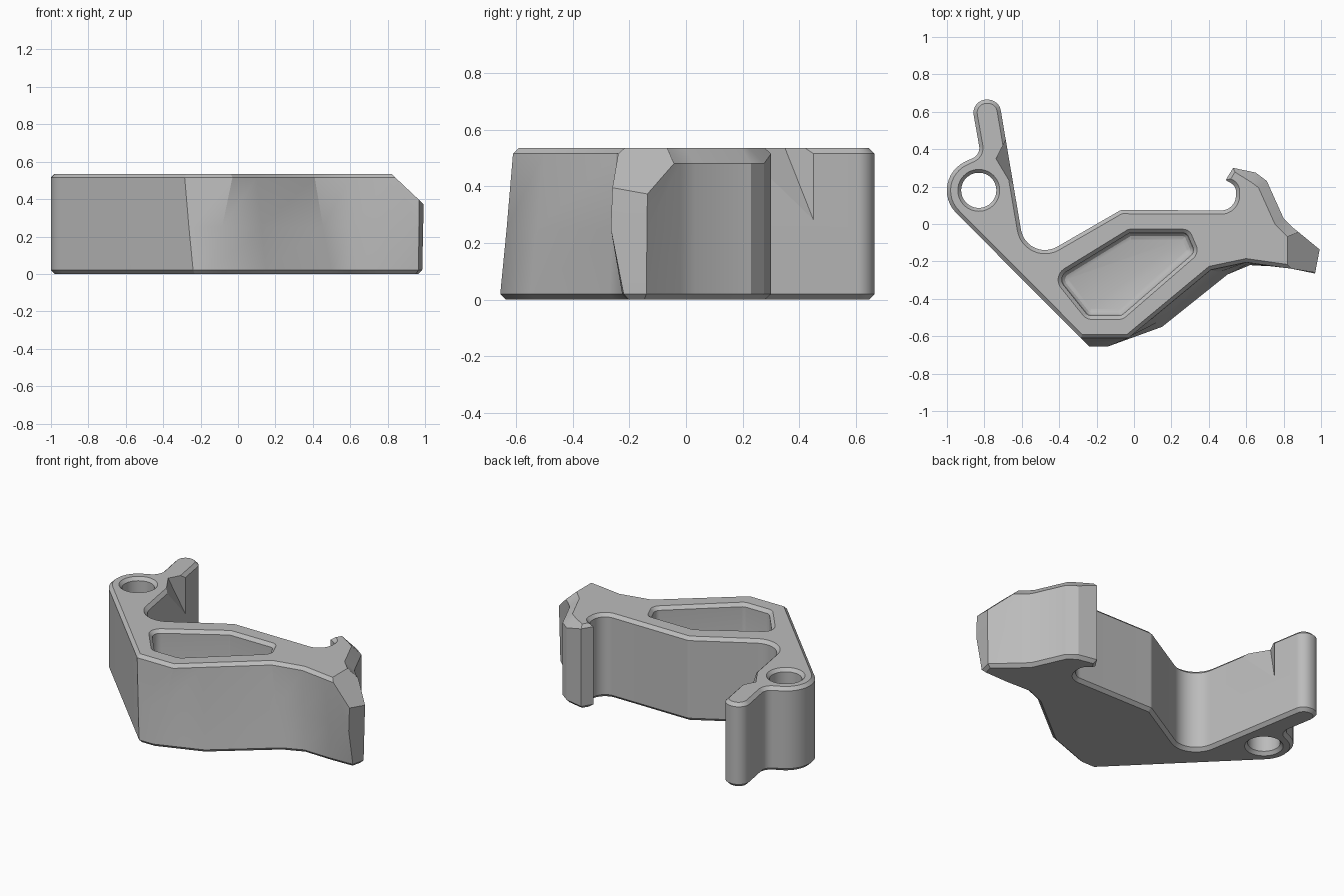
import bpy, bmesh, math
from mathutils import Vector

if "Cube" in bpy.data.objects:
    bpy.data.objects.remove(bpy.data.objects["Cube"])

TOP, EDGE, BIG = 0.535, 0.02, 0.055

grey = bpy.data.materials.new("plain grey")
grey.use_nodes = True
grey.diffuse_color = (0.5, 0.5, 0.5, 1)
grey.node_tree.nodes["Principled BSDF"].inputs["Base Color"].default_value = grey.diffuse_color


def rounded(corners, steps=12):
    """Turn (x, y, radius) corners into a list of 2D points with arcs."""
    pts = []
    for i, (x, y, r) in enumerate(corners):
        p = Vector((x, y))
        if r == 0:
            pts.append(p)
            continue
        a = (Vector(corners[i - 1][:2]) - p).normalized()
        b = (Vector(corners[(i + 1) % len(corners)][:2]) - p).normalized()
        half = a.angle(b) / 2
        centre = p + (a + b).normalized() * r / math.sin(half)
        s = p + a * r / math.tan(half) - centre
        e = p + b * r / math.tan(half) - centre
        start = math.atan2(s.y, s.x)
        sweep = math.remainder(math.atan2(e.y, e.x) - start, math.tau)
        for k in range(steps + 1):
            t = start + sweep * k / steps
            pts.append(centre + Vector((math.cos(t), math.sin(t))) * r)
    return pts


def inset(pts, dist):
    """Move a counter-clockwise outline inward; dist is one value per point."""
    out = []
    for i, p in enumerate(pts):
        d1 = (p - pts[i - 1]).normalized()
        d2 = (pts[(i + 1) % len(pts)] - p).normalized()
        n1, n2 = Vector((-d1.y, d1.x)), Vector((-d2.y, d2.x))
        out.append(p + (n1 + n2) * dist[i] / (1 + n1.dot(n2)))
    return out


def loft(rings):
    """Skin rings of 3D points from bottom to top and cap both ends."""
    bm = bmesh.new()
    vs = [[bm.verts.new(p) for p in ring] for ring in rings]
    n = len(vs[0])
    for lo, hi in zip(vs, vs[1:]):
        for i in range(n):
            j = (i + 1) % n
            bm.faces.new((lo[i], lo[j], hi[j], hi[i]))
    bm.faces.new(vs[0][::-1])
    bm.faces.new(vs[-1])
    return bm


def flat(pts, z):
    return [(p.x, p.y, z) for p in pts]


def to_object(bm, name):
    bmesh.ops.recalc_face_normals(bm, faces=bm.faces[:])
    mesh = bpy.data.meshes.new(name)
    bm.to_mesh(mesh)
    bm.free()
    mesh.materials.append(grey)
    ob = bpy.data.objects.new(name, mesh)
    bpy.context.collection.objects.link(ob)
    return ob


# Bracket outline, counter-clockwise from the front corner
upper = [
    (-0.285, -0.61, 0), (-0.03, -0.61, 0), (0.1, -0.502, 0), (0.41, -0.245, 0),
    (0.6, -0.205, 0), (0.81, -0.235, 0), (0.97, -0.255, 0), (0.995, -0.135, 0),
    (0.85, -0.02, 0), (0.8, 0.03, 0), (0.71, 0.23, 0), (0.65, 0.275, 0),
    (0.53, 0.3, 0), (0.49, 0.235, 0),
    (0.545, 0.203, 0.05), (0.545, 0.072, 0.08),        # hook
    (-0.07, 0.075, 0.04), (-0.573, -0.215, 0.13),      # back edge and inner bend
    (-0.722, 0.665, 0.07), (-0.872, 0.665, 0.07),      # arm tip
    (-0.82, 0.372, 0.06), (-1.122, 0.231, 0.17),       # neck and boss
]
# The front wall flares out towards the bottom
lower = list(upper)
for i, xy in enumerate([(-0.24, -0.655), (-0.14, -0.655), (0.15, -0.55), (0.5, -0.27),
                        (0.62, -0.22), (0.8, -0.225), (0.965, -0.22), (0.985, -0.14)]):
    lower[i] = (*xy, 0)

hi, lo = rounded(upper), rounded(lower)
mid = [a.lerp(b, 0.5) for a, b in zip(hi, lo)]
mid[6].y = -0.265
thin = [EDGE] * len(hi)
chamfer = [BIG if 7 <= i <= 11 else EDGE for i in range(len(hi))]

bm = loft([
    flat(inset(lo, thin), 0),
    flat(lo, EDGE),
    flat(mid, 0.25),
    [(p.x, p.y, TOP - c) for p, c in zip(hi, chamfer)],
    flat(inset(hi, chamfer), TOP),
])
# Sloped cut on the end of the wing
bmesh.ops.bisect_plane(bm, geom=bm.verts[:] + bm.edges[:] + bm.faces[:], dist=1e-5,
                       plane_co=(0.82, 0, TOP), plane_no=(0.155, 0, 0.165), clear_outer=True)
bmesh.ops.holes_fill(bm, edges=[e for e in bm.edges if e.is_boundary], sides=0)
bracket = to_object(bm, "bracket")

# Blind pocket with a bevelled rim and rounded floor
rim = rounded([(-0.255, -0.51, 0.06), (-0.06, -0.51, 0.06), (0.35, -0.155, 0.06),
               (0.295, -0.028, 0.05), (-0.03, -0.028, 0.03), (-0.44, -0.28, 0.07)])
steps = [(0.12, 0.055), (0.127, 0.037), (0.14, 0.025), (0.16, EDGE),
         (TOP - EDGE, EDGE), (TOP, 0), (0.6, 0)]
pocket = to_object(loft([flat(inset(rim, [d] * len(rim)), z) for z, d in steps]), "pocket_cutter")

# Bolt hole with bevels at both ends
turn = [math.tau * k / 48 for k in range(48)]
levels = [(-0.05, 0.112), (0, 0.112), (EDGE, 0.094), (TOP - EDGE, 0.094), (TOP, 0.112), (0.6, 0.112)]
hole = to_object(loft([[(-0.83 + r * math.cos(t), 0.18 + r * math.sin(t), z) for t in turn]
                       for z, r in levels]), "hole_cutter")

# Wedge notch in the side of the arm
apex = Vector((-0.74, 0.345, TOP + 0.01))
bm = bmesh.new()
bm.verts.new(apex)
for p in [(-0.685, 0.45, TOP + 0.01), (-0.635, 0.17, TOP + 0.01), (-0.685, 0.45, 0.28)]:
    bm.verts.new(apex + (Vector(p) - apex) * 1.7)
bmesh.ops.convex_hull(bm, input=bm.verts[:])
notch = to_object(bm, "notch_cutter")

bpy.ops.object.select_all(action="DESELECT")
bracket.select_set(True)
bpy.context.view_layer.objects.active = bracket
for cutter in (pocket, hole, notch):
    cutter.hide_render = True
    mod = bracket.modifiers.new(cutter.name, "BOOLEAN")
    mod.operation, mod.solver, mod.object = "DIFFERENCE", "EXACT", cutter
    bpy.ops.object.modifier_apply(modifier=mod.name)
    bpy.data.objects.remove(cutter)
bpy.ops.object.shade_smooth_by_angle(angle=math.radians(25))
